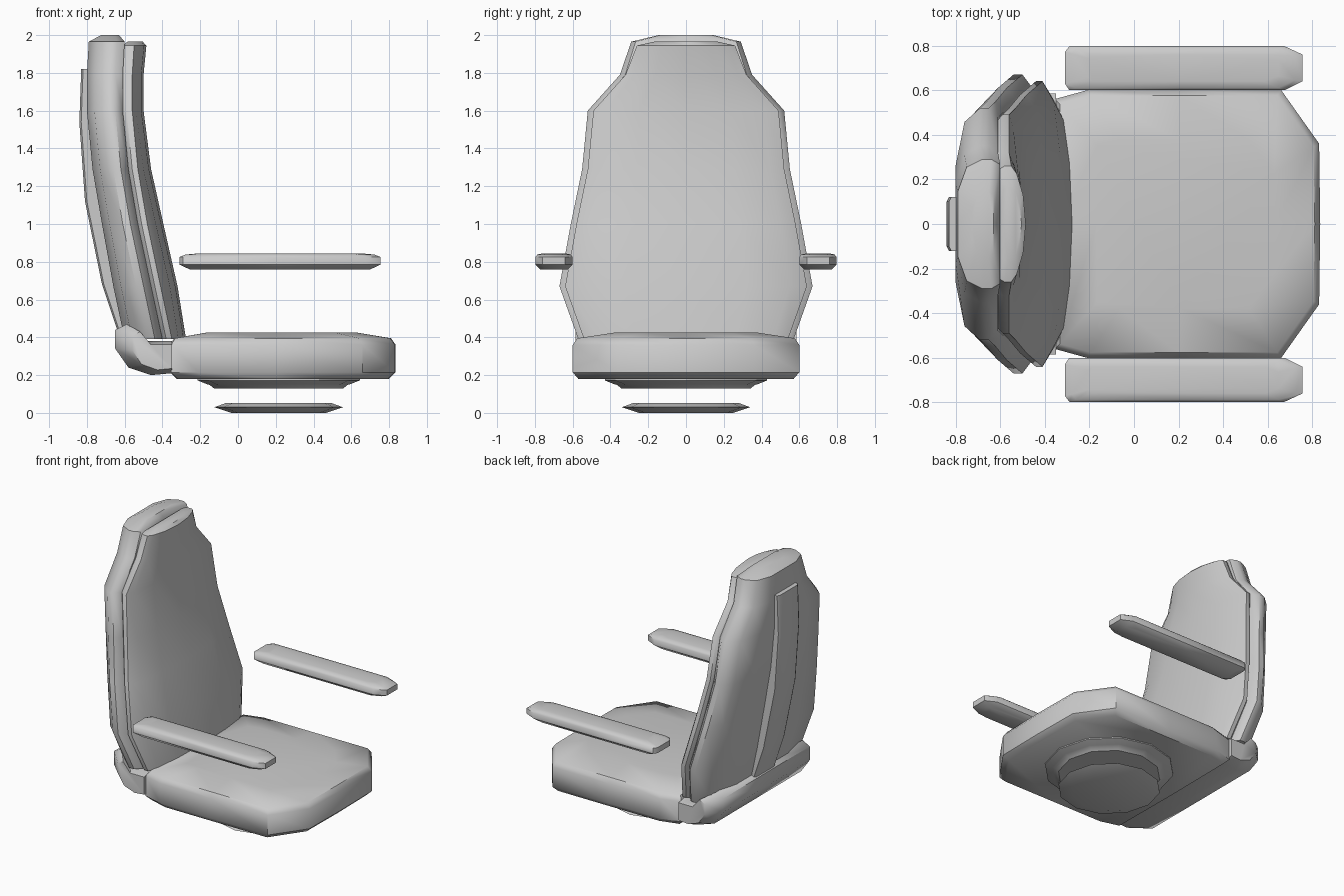
import bpy, bmesh, math

if "Cube" in bpy.data.objects:
    bpy.data.objects.remove(bpy.data.objects["Cube"])


def loft(name, rings, angle=45):
    """Skin a list of equal-length closed rings and cap both ends."""
    bm = bmesh.new()
    vr = [[bm.verts.new(p) for p in r] for r in rings]
    n = len(rings[0])
    for a, b in zip(vr, vr[1:]):
        for i in range(n):
            j = (i + 1) % n
            bm.faces.new((a[i], a[j], b[j], b[i]))
    bm.faces.new(vr[0][::-1])
    bm.faces.new(vr[-1])
    bmesh.ops.recalc_face_normals(bm, faces=bm.faces)
    me = bpy.data.meshes.new(name)
    bm.to_mesh(me)
    bm.free()
    ob = bpy.data.objects.new(name, me)
    bpy.context.collection.objects.link(ob)
    bpy.ops.object.select_all(action='DESELECT')
    ob.select_set(True)
    bpy.context.view_layer.objects.active = ob
    bpy.ops.object.shade_smooth_by_angle(angle=math.radians(angle))
    return ob


def stack(name, outline, layers, cx=0.0, cy=0.0, angle=45):
    """Plan outline repeated at several heights: layers of (z, x scale, y scale)."""
    return loft(name, [[(cx + (x - cx) * sx, cy + (y - cy) * sy, z) for x, y in outline]
                       for z, sx, sy in layers], angle)


def mirrored(half):
    """Half section (x, y>=0) from the middle outwards and back to the middle."""
    return half + [(x, -y) for x, y in reversed(half) if y > 0]


def shrink(ring, cx, s, z):
    return [(cx + (x - cx) * s, y * s, z) for x, y, _ in ring]


# Seat cushion
seat = mirrored([(-0.36, 0.0), (-0.355, 0.56), (-0.21, 0.6), (0.2, 0.6),
                 (0.66, 0.6), (0.83, 0.36), (0.835, 0.0)])
stack("seat_cushion", seat,
      [(0.18, 0.94, 0.95), (0.215, 1, 1), (0.36, 1, 1), (0.395, 0.96, 0.96),
       (0.425, 0.67, 0.63)], cx=0.22)

# Backrest levels: z, half width, rear x, seam x, front x
levels = [(0.39, 0.57, -0.60, -0.40, -0.275), (0.67, 0.67, -0.66, -0.46, -0.32),
          (1.0, 0.61, -0.72, -0.53, -0.395), (1.29, 0.55, -0.77, -0.58, -0.46),
          (1.6, 0.52, -0.80, -0.61, -0.50), (1.79, 0.35, -0.80, -0.61, -0.50),
          (1.965, 0.29, -0.79, -0.60, -0.485)]

# Padded rear shell of the backrest
rings = []
for z, w, xr, xs, xf in levels:
    half = [(xr, 0), (xr, 0.5 * w), (xr + 0.04, 0.88 * w), (xs - 0.08, w),
            (xs - 0.04, w), (xs, 0.92 * w), (xs, 0)]
    rings.append([(x, y, z) for x, y in mirrored(half)])
rings.append(shrink(rings[-1], -0.66, 0.5, 2.0))
loft("backrest_shell", rings)

# Front cushion of the backrest
rings = []
for z, w, xr, xs, xf in levels:
    w -= 0.03
    z = min(z, 1.945)
    half = [(xs - 0.01, 0), (xs - 0.01, 0.93 * w), (xs + 0.02, w), (xs + 0.05, w),
            (xf - 0.04, 0.86 * w), (xf - 0.012, 0.5 * w), (xf, 0)]
    rings.append([(x, y, z) for x, y in mirrored(half)])
rings.append(shrink(rings[-1], -0.54, 0.65, 1.965))
loft("backrest_cushion", rings)

# Bolster joining the seat and the backrest
profile = [(-0.65, 0.44), (-0.59, 0.47), (-0.51, 0.38), (-0.35, 0.38),
           (-0.35, 0.21), (-0.46, 0.2), (-0.58, 0.24), (-0.65, 0.34)]
rings = []
for y, sx, sz in [(-0.585, 0.7, 0.75), (-0.5, 1, 1), (0, 1, 1), (0.5, 1, 1), (0.585, 0.7, 0.75)]:
    rings.append([(-0.35 + (x + 0.35) * sx, y, 0.31 + (z - 0.31) * sz) for x, z in profile])
loft("lower_bolster", rings, 50)

# Raised strip down the rear of the backrest: z, rear x, inner x
rings = []
for z, xo, xi in [(0.44, -0.64, -0.59), (0.68, -0.72, -0.63), (1.12, -0.81, -0.71),
                  (1.54, -0.84, -0.76), (1.82, -0.83, -0.76)]:
    half = [(xo, 0), (xo, 0.1), (xo + 0.01, 0.12), (xi, 0.12)]
    rings.append([(x, y, z) for x, y in mirrored(half)])
loft("rear_strip", rings, 35)

# Armrests
for side, s in (("left", 1), ("right", -1)):
    arm = [(-0.31, 0.63), (-0.29, 0.6), (0.2, 0.6), (0.675, 0.6), (0.755, 0.64),
           (0.755, 0.76), (0.675, 0.797), (0.2, 0.797), (-0.29, 0.797), (-0.31, 0.77)]
    stack(side + "_armrest", [(x, y * s) for x, y in arm],
          [(0.758, 0.89, 0.72), (0.785, 1, 1), (0.825, 1, 1), (0.838, 0.94, 0.9),
           (0.845, 0.8, 0.6)], cx=0.22, cy=0.7 * s)

# Round mount under the seat and the base disc
circle = [(0.215 + math.cos(i * math.pi / 6), math.sin(i * math.pi / 6)) for i in range(12)]
stack("swivel_mount", circle,
      [(z, r, r) for z, r in [(0.19, 0.43), (0.172, 0.43), (0.152, 0.38),
                              (0.148, 0.365), (0.128, 0.34)]], cx=0.215, angle=30)
stack("base_disc", circle,
      [(z, r, r) for z, r in [(0.0, 0.25), (0.03, 0.34), (0.052, 0.28)]], cx=0.215, angle=30)
